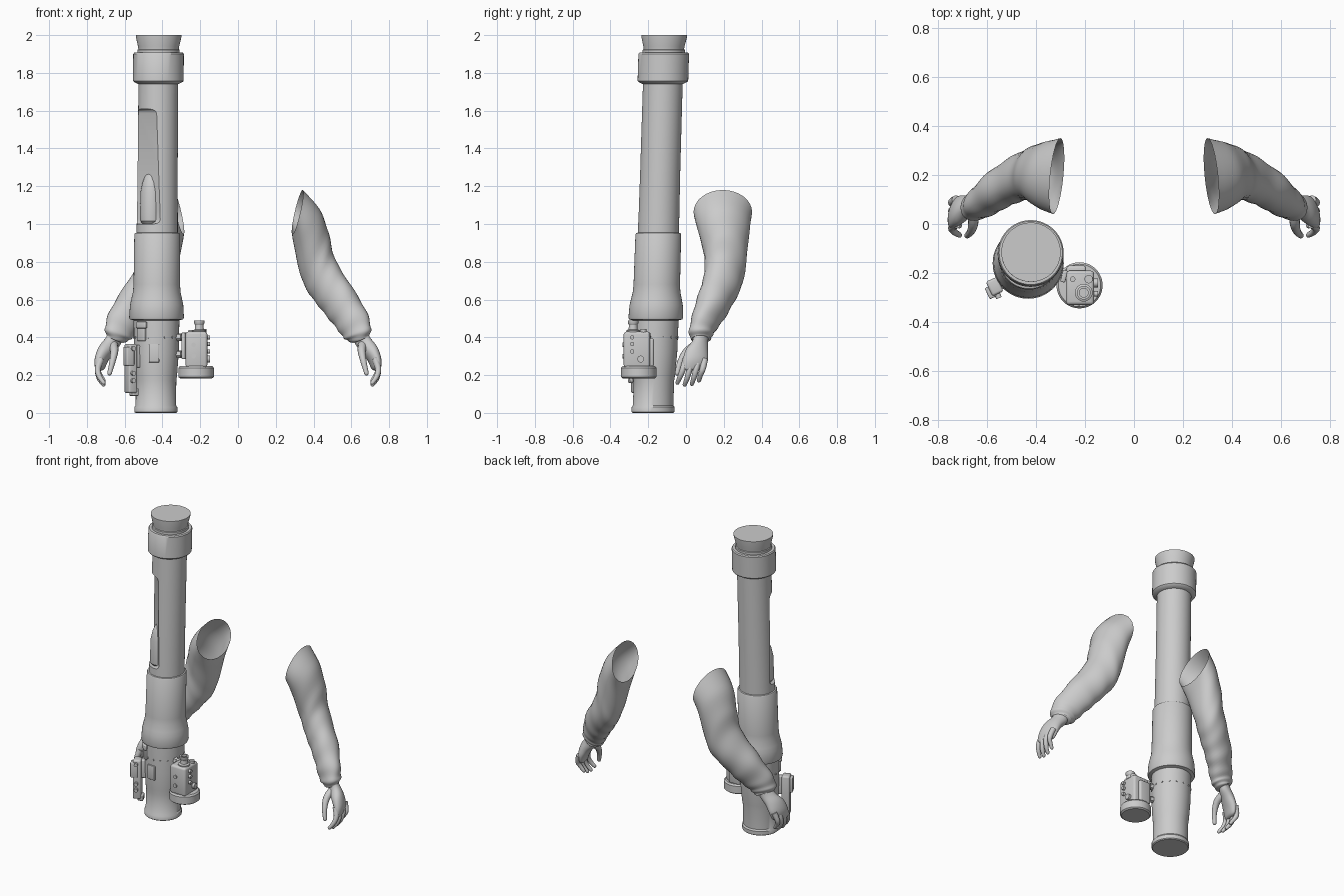
import bpy, bmesh, math
from mathutils import Vector, Matrix

cube = bpy.data.objects.get("Cube")
if cube:
    bpy.data.objects.remove(cube, do_unlink=True)

grey = bpy.data.materials.new("plain_grey")
grey.use_nodes = True
grey.diffuse_color = (0.6, 0.6, 0.6, 1)
grey.node_tree.nodes["Principled BSDF"].inputs["Base Color"].default_value = (0.6, 0.6, 0.6, 1)


def finish(name, bm, angle=35):
    bmesh.ops.recalc_face_normals(bm, faces=bm.faces)
    mesh = bpy.data.meshes.new(name)
    bm.to_mesh(mesh)
    bm.free()
    mesh.materials.append(grey)
    ob = bpy.data.objects.new(name, mesh)
    bpy.context.collection.objects.link(ob)
    smooth(ob, angle)
    return ob


def smooth(ob, angle=35):
    bpy.ops.object.select_all(action='DESELECT')
    ob.select_set(True)
    bpy.context.view_layer.objects.active = ob
    bpy.ops.object.shade_smooth_by_angle(angle=math.radians(angle))


def loft(name, rings, start_cap=True, end_cap=True, angle=35):
    """Skin a list of rings of points."""
    bm = bmesh.new()
    loops = [[bm.verts.new(p) for p in ring] for ring in rings]
    n = len(loops[0])
    for a, b in zip(loops, loops[1:]):
        for i in range(n):
            j = (i + 1) % n
            bm.faces.new((a[i], a[j], b[j], b[i]))
    if start_cap:
        bm.faces.new(loops[0])
    if end_cap:
        bm.faces.new(loops[-1])
    return finish(name, bm, angle)


def axis(z):
    """Centre of the slightly leaning tube at a height."""
    return Vector((-0.435 + 0.0075 * z, -0.175 + 0.03 * z, z))


def lathe(name, profile, centre=axis, n=48):
    turn = [2 * math.pi * i / n for i in range(n)]
    return loft(name, [[centre(z) + Vector((r * math.cos(t), r * math.sin(t), 0)) for t in turn]
                       for r, z in profile])


def box(name, loc, size, turn=0, bevel=0.006):
    bm = bmesh.new()
    bmesh.ops.create_cube(bm, size=1)
    bmesh.ops.scale(bm, vec=size, verts=bm.verts)
    bmesh.ops.bevel(bm, geom=bm.edges[:], offset=bevel, segments=3, affect='EDGES', profile=0.5)
    bmesh.ops.transform(bm, matrix=Matrix.Translation(loc) @ Matrix.Rotation(math.radians(turn), 4, 'Z'),
                        verts=bm.verts)
    return finish(name, bm)


def rod(name, a, b, r, r2=None, n=20):
    a, b = Vector(a), Vector(b)
    bm = bmesh.new()
    bmesh.ops.create_cone(bm, cap_ends=True, segments=n, radius1=r, radius2=r2 or r, depth=(b - a).length)
    rot = Vector((0, 0, 1)).rotation_difference(b - a).to_matrix().to_4x4()
    bmesh.ops.transform(bm, matrix=Matrix.Translation((a + b) / 2) @ rot, verts=bm.verts)
    return finish(name, bm)


def spline(rows, steps):
    """Smoothly interpolate rows of numbers."""
    rows = [Vector(r) for r in rows]
    out = []
    for k in range(len(rows) - 1):
        p0, p1, p2, p3 = rows[max(k - 1, 0)], rows[k], rows[k + 1], rows[min(k + 2, len(rows) - 1)]
        for i in range(steps):
            t = i / steps
            out.append(0.5 * (2 * p1 + (p2 - p0) * t + (2 * p0 - 5 * p1 + 4 * p2 - p3) * t * t
                              + (3 * p1 - p0 - 3 * p2 + p3) * t ** 3))
    return out + [rows[-1]]


# Main launch tube
tube = lathe("main_tube", [
    (0.108, 0), (0.114, 0.005), (0.114, 0.03), (0.107, 0.04), (0.107, 0.17), (0.111, 0.2), (0.119, 0.32),
    (0.121, 0.49), (0.141, 0.495), (0.145, 0.505), (0.141, 0.57), (0.135, 0.6), (0.126, 0.64), (0.123, 0.68),
    (0.121, 0.945), (0.117, 0.952), (0.109, 0.954), (0.106, 1.3), (0.105, 1.755)])
lathe("muzzle_collar", [(0.105, 1.74), (0.129, 1.752), (0.134, 1.758), (0.134, 1.9), (0.129, 1.907), (0.1, 1.907)])
lathe("muzzle_cap", [(0.1, 1.9), (0.112, 1.905), (0.112, 1.922), (0.107, 1.925), (0.109, 1.94),
                     (0.121, 1.992), (0.121, 2.0)])

# Side pocket cut into the tube, with a raised pod in its lower end
side = Vector((-1, -1, 0)).normalized()
cutter = box("pocket_cutter", axis(1.305) + side * 0.172, (0.2, 0.3, 0.61), 45, 0.025)
cutter.hide_render = True
cut = tube.modifiers.new("pocket", 'BOOLEAN')
cut.operation, cut.solver, cut.object = 'DIFFERENCE', 'EXACT', cutter
bpy.context.view_layer.objects.active = tube
bpy.ops.object.modifier_apply(modifier=cut.name)
bpy.data.objects.remove(cutter, do_unlink=True)
smooth(tube)
lathe("pocket_pod", [(0.045, 1.0), (0.058, 1.015), (0.06, 1.05), (0.058, 1.17), (0.048, 1.22), (0.034, 1.255),
                     (0.02, 1.27)], lambda z: axis(z) + side * 0.045, 32)

# Round base and body of the sight
SX, SY = -0.222, -0.25
lathe("sight_lens_housing", [(0.085, 0.183), (0.094, 0.19), (0.094, 0.238), (0.086, 0.248)],
      lambda z: Vector((SX, SY, z)))
box("sight_body", (-0.22, -0.26, 0.335), (0.115, 0.14, 0.19), 0, 0.014)
box("sight_rear_block", (-0.235, -0.2, 0.32), (0.08, 0.06, 0.15), 0, 0.01)
lathe("sight_eyepiece", [(0.036, 0.42), (0.036, 0.437), (0.024, 0.442), (0.022, 0.465), (0.028, 0.475),
                         (0.028, 0.49), (0.018, 0.49), (0.018, 0.475)], lambda z: Vector((-0.205, -0.28, z)), 28)
rod("sight_top_dial", (-0.185, -0.225, 0.42), (-0.185, -0.225, 0.445), 0.017)
rod("sight_top_button", (-0.25, -0.225, 0.42), (-0.25, -0.225, 0.438), 0.011)
for i, z in enumerate((0.285, 0.325, 0.365, 0.4)):
    y = -0.24 if i == 0 else -0.285
    rod("sight_side_knob", (-0.165, y, z), (-0.147, y, z), 0.018 if i == 0 else 0.011)
for z in (0.3, 0.36):
    rod("sight_front_screw", (-0.235, -0.325, z), (-0.235, -0.337, z), 0.012)

# Bracket arms that hold the sight to the tube
for z in (0.31, 0.4):
    rod("sight_mount_arm", (-0.37, -0.19, z), (-0.25, -0.225, z), 0.011)
    rod("sight_mount_nut", (-0.322, -0.204, z), (-0.3, -0.21, z), 0.021, n=6)
box("sight_mount_plate", (-0.285, -0.213, 0.355), (0.02, 0.05, 0.14), -15)

# Grip and trigger box on the other side of the tube
box("grip_box", (-0.568, -0.255, 0.235), (0.05, 0.065, 0.26), 25, 0.01)
box("grip_mount", (-0.54, -0.235, 0.3), (0.06, 0.035, 0.12), 25)
box("grip_cover", (-0.578, -0.275, 0.3), (0.045, 0.05, 0.1), 25)
box("grip_foot", (-0.55, -0.245, 0.11), (0.035, 0.05, 0.04), 25)
for z in (0.17, 0.21, 0.34):
    rod("grip_button", (-0.56, -0.28, z), (-0.55, -0.302, z), 0.012)

# Front plate, latch and ring of rivets
box("front_plate", axis(0.315) + Vector((-0.012, -0.117, 0)), (0.055, 0.016, 0.095), -6, 0.004)
latch = axis(0.43) + Vector((-0.075, -0.09, 0))
box("latch_base", latch, (0.05, 0.03, 0.1), -40)
box("latch_lever", latch + Vector((-0.004, -0.012, 0.035)), (0.065, 0.02, 0.035), -40)
for i in range(16):
    t = 2 * math.pi * i / 16
    d = Vector((math.cos(t), math.sin(t), 0))
    rod("rivet", axis(0.4) + d * 0.11, axis(0.4) + d * 0.124, 0.006, n=8)

# Section columns: inner x, inner z, outer x, outer z, middle y, half depth in y
SLEEVE = [
    (0.288, 0.945, 0.342, 1.18, 0.195, 0.155), (0.3, 0.87, 0.43, 1.08, 0.2, 0.137),
    (0.335, 0.72, 0.48, 0.95, 0.21, 0.113), (0.38, 0.625, 0.51, 0.82, 0.2, 0.106),
    (0.44, 0.55, 0.575, 0.71, 0.17, 0.1), (0.5, 0.475, 0.645, 0.6, 0.13, 0.09),
    (0.55, 0.41, 0.69, 0.505, 0.092, 0.073), (0.577, 0.385, 0.704, 0.445, 0.08, 0.063),
    (0.605, 0.37, 0.693, 0.412, 0.08, 0.05)]
PALM = [
    (0.61, 0.4, 0.68, 0.43, 0.08, 0.04), (0.625, 0.36, 0.7, 0.395, 0.075, 0.042),
    (0.66, 0.32, 0.735, 0.35, 0.058, 0.058), (0.69, 0.275, 0.755, 0.29, 0.05, 0.066),
    (0.71, 0.235, 0.753, 0.24, 0.042, 0.058), (0.725, 0.225, 0.745, 0.227, 0.04, 0.04)]


def sections(rows, s, steps, wrinkle=0, n=32):
    rings = []
    rows = spline(rows, steps)
    for k, (xi, zi, xo, zo, y, ry) in enumerate(rows):
        u = Vector((xo - xi, 0, zo - zi)) / 2
        v = Vector((-0.015, ry, 0.0))
        mid = Vector(((xi + xo) / 2, y, (zi + zo) / 2))
        f = k / (len(rows) - 1)
        ring = []
        for i in range(n):
            t = 2 * math.pi * i / n
            # Cloth folds grow towards the wrist
            w = 1 + wrinkle * f * (math.sin(f * 46 + 2.2 * math.sin(t + f * 5)) + 0.5 * math.sin(3 * t + f * 21))
            p = mid + (u * math.cos(t) + v * math.sin(t)) * w
            ring.append(Vector((p.x * s, p.y, p.z)))
        rings.append(ring)
    return rings


def finger(name, points, radii, s):
    rows = spline([(*p, r) for p, r in zip(points, radii)], 5)
    tip, before = Vector(rows[-1][:3]), Vector(rows[-2][:3])
    d, r = (tip - before).normalized(), rows[-1][3]
    rows += [Vector((*(tip + d * r * math.sin(a)), r * math.cos(a))) for a in (0.5, 1.0, 1.4)]
    rings = []
    for k, row in enumerate(rows):
        a, b = Vector(rows[max(k - 1, 0)][:3]), Vector(rows[min(k + 1, len(rows) - 1)][:3])
        d = (b - a).normalized()
        u = d.cross(Vector((0, 1, 0))).normalized()
        v = d.cross(u)
        ring = [Vector(row[:3]) + (u * math.cos(t) + v * math.sin(t)) * row[3]
                for t in (math.pi * i / 6 for i in range(12))]
        rings.append([Vector((p.x * s, p.y, p.z)) for p in ring])
    loft(name, rings, angle=60)


# Both arms: open sleeves, palms, curled fingers and thumbs
for label, s in (("left", 1), ("right", -1)):
    loft(label + "_sleeve", sections(SLEEVE, s, 6, 0.045), False, True, 80)
    loft(label + "_palm", sections(PALM, s, 4), angle=80)
    for i, name in enumerate(("index", "middle", "ring", "little")):
        y, tip_y = 0.0 + 0.033 * i, -0.045 + 0.038 * i
        drop = (0.01, 0, 0.004, 0.022)[i]
        finger(f"{label}_{name}_finger",
               [(0.725, y, 0.285), (0.742, (y * 2 + tip_y) / 3, 0.235), (0.735, (y + tip_y * 2) / 3, 0.185 + drop),
                (0.712, tip_y, 0.15 + drop)], (0.018, 0.016, 0.014, 0.011), s)
    finger(label + "_thumb", [(0.66, 0.055, 0.36), (0.655, 0.005, 0.325), (0.665, -0.03, 0.27),
                              (0.68, -0.047, 0.21)], (0.024, 0.021, 0.016, 0.012), s)
